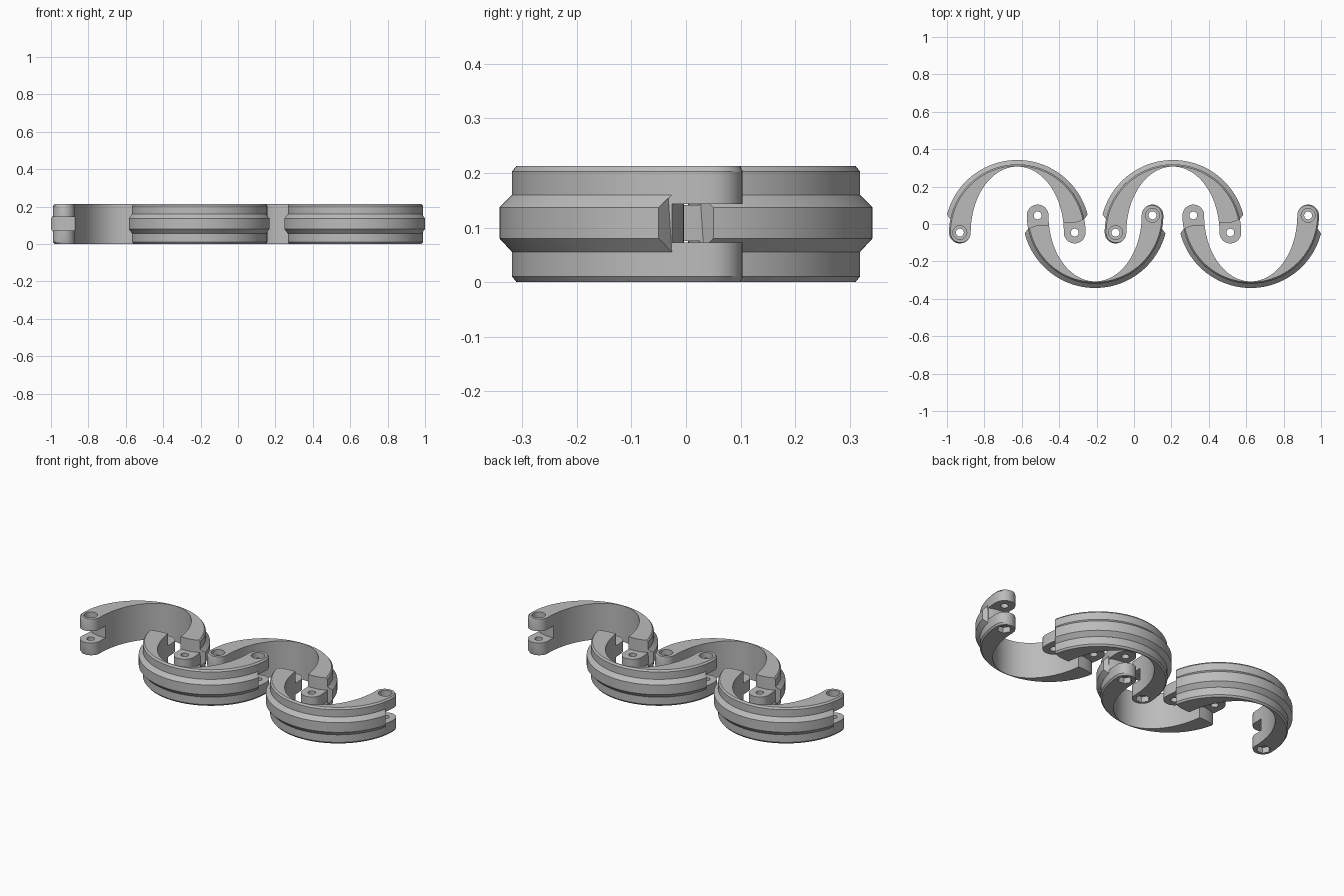
import bpy, bmesh, math

if "Cube" in bpy.data.objects:
    bpy.data.objects.remove(bpy.data.objects["Cube"])

R, RIDGE = 0.365, 0.388          # outer wall and ridge crest radii
A, B = 0.249, 0.353              # inner ellipse half-axes
H = 0.213                        # height
HINGE = (R + A) / 2              # hinge distance from the link centre
HINGE_Y = -0.046
N = 72

grey = bpy.data.materials.new("grey")
grey.diffuse_color = (0.5, 0.5, 0.5, 1)
grey.use_nodes = True
grey.node_tree.nodes["Principled BSDF"].inputs["Base Color"].default_value = grey.diffuse_color


def loft(name, rings, caps=True):
    """Join equal-length closed rings of 3D points into a solid."""
    bm = bmesh.new()
    rows = [[bm.verts.new(p) for p in ring] for ring in rings]
    n = len(rows[0])
    for lo, hi in zip(rows, rows[1:]):
        for i in range(n):
            j = (i + 1) % n
            bm.faces.new((lo[i], lo[j], hi[j], hi[i]))
    if caps:
        bm.faces.new(rows[0][::-1])
        bm.faces.new(rows[-1])
    bmesh.ops.recalc_face_normals(bm, faces=bm.faces)
    mesh = bpy.data.meshes.new(name)
    bm.to_mesh(mesh)
    bm.free()
    mesh.materials.append(grey)
    obj = bpy.data.objects.new(name, mesh)
    bpy.context.collection.objects.link(obj)
    return obj


def prism(name, pts, z0, z1):
    return loft(name, [[(x, y, z) for x, y in pts] for z in (z0, z1)])


def disc(x, r, n, z0, z1):
    pts = [(x + r * math.cos(2 * math.pi * i / n),
            r * math.sin(2 * math.pi * i / n)) for i in range(n)]
    return prism("hole_cutter", pts, z0, z1)


def crescent(r, z):
    """Outer arc, rounded end, inner ellipse, rounded end."""
    mid, cap, k = (r + A) / 2, (r - A) / 2, 14
    pts = [(r * math.cos(math.pi * i / N), r * math.sin(math.pi * i / N)) for i in range(N + 1)]
    for i in range(1, k):
        t = math.pi + math.pi * i / k
        pts.append((-mid + cap * math.cos(t), cap * math.sin(t)))
    pts += [(-A * math.cos(math.pi * i / N), B * math.sin(math.pi * i / N)) for i in range(N + 1)]
    for i in range(1, k):
        t = math.pi + math.pi * i / k
        pts.append((mid + cap * math.cos(t), cap * math.sin(t)))
    return [(x, y, z) for x, y in pts]


# crescent body with a chamfered outer rim
body = loft("link_body", [crescent(R - 0.008, 0), crescent(R, 0.01),
                          crescent(R, H - 0.01), crescent(R - 0.008, H)])

# clearance outline shared by the fork slot and the tongue
clear = [(0.15, -0.2), (0.15, 0.05), (0.249, 0.05), (0.285, 0.051), (0.315, 0.055),
         (0.34, 0.063), (0.358, 0.072), (0.45, 0.12), (0.45, -0.2)]
cutters = [
    prism("slot_cutter", [(-x, y) for x, y in clear], 0.073, 0.143),
    prism("tongue_top_cutter", clear, 0.141, 0.3),
    prism("tongue_bottom_cutter", clear, -0.1, 0.075),
    disc(HINGE, 0.021, 32, -0.1, 0.3),            # tongue pin hole
    disc(-HINGE, 0.021, 32, -0.1, 0.3),           # fork pin hole
    disc(-HINGE, 0.037, 32, 0.18, 0.3),           # bolt head recess
    disc(-HINGE, 0.038, 6, -0.1, 0.033),          # hexagonal nut pocket
]
for c in cutters:
    c.hide_render = True
    mod = body.modifiers.new("cut", 'BOOLEAN')
    mod.operation, mod.solver, mod.object = 'DIFFERENCE', 'EXACT', c
bpy.context.view_layer.update()
body_mesh = bpy.data.meshes.new_from_object(
    body.evaluated_get(bpy.context.evaluated_depsgraph_get()))
for o in cutters + [body]:
    bpy.data.objects.remove(o)

# raised outer ridge with slanted ends: radius, height, end offset in y
profile = [(0.358, 0.055, 0.073), (R, 0.055, 0.072), (RIDGE, 0.08, 0.096),
           (RIDGE, 0.137, 0.096), (R, 0.16, 0.072), (0.358, 0.16, 0.073)]
rings = []
for i in range(N + 1):
    ring = []
    for r, z, y in profile:
        start = math.asin(y / r)
        t = start + (math.pi - 2 * start) * i / N
        ring.append((r * math.cos(t), r * math.sin(t), z))
    rings.append(ring)
ridge = loft("link_ridge", rings)
ridge_mesh = ridge.data
bpy.data.objects.remove(ridge)

# four links, alternately turned half round
for i in range(4):
    turned = i % 2
    for name, mesh in (("link_body", body_mesh), ("link_ridge", ridge_mesh)):
        obj = bpy.data.objects.new(f"{name}_{i + 1}", mesh.copy())
        bpy.context.collection.objects.link(obj)
        obj.location = (-0.624 + 0.416 * i, -HINGE_Y if turned else HINGE_Y, 0)
        obj.rotation_euler.z = math.pi * turned
        bpy.ops.object.select_all(action='DESELECT')
        obj.select_set(True)
        bpy.context.view_layer.objects.active = obj
        bpy.ops.object.shade_smooth_by_angle(angle=math.radians(25))
